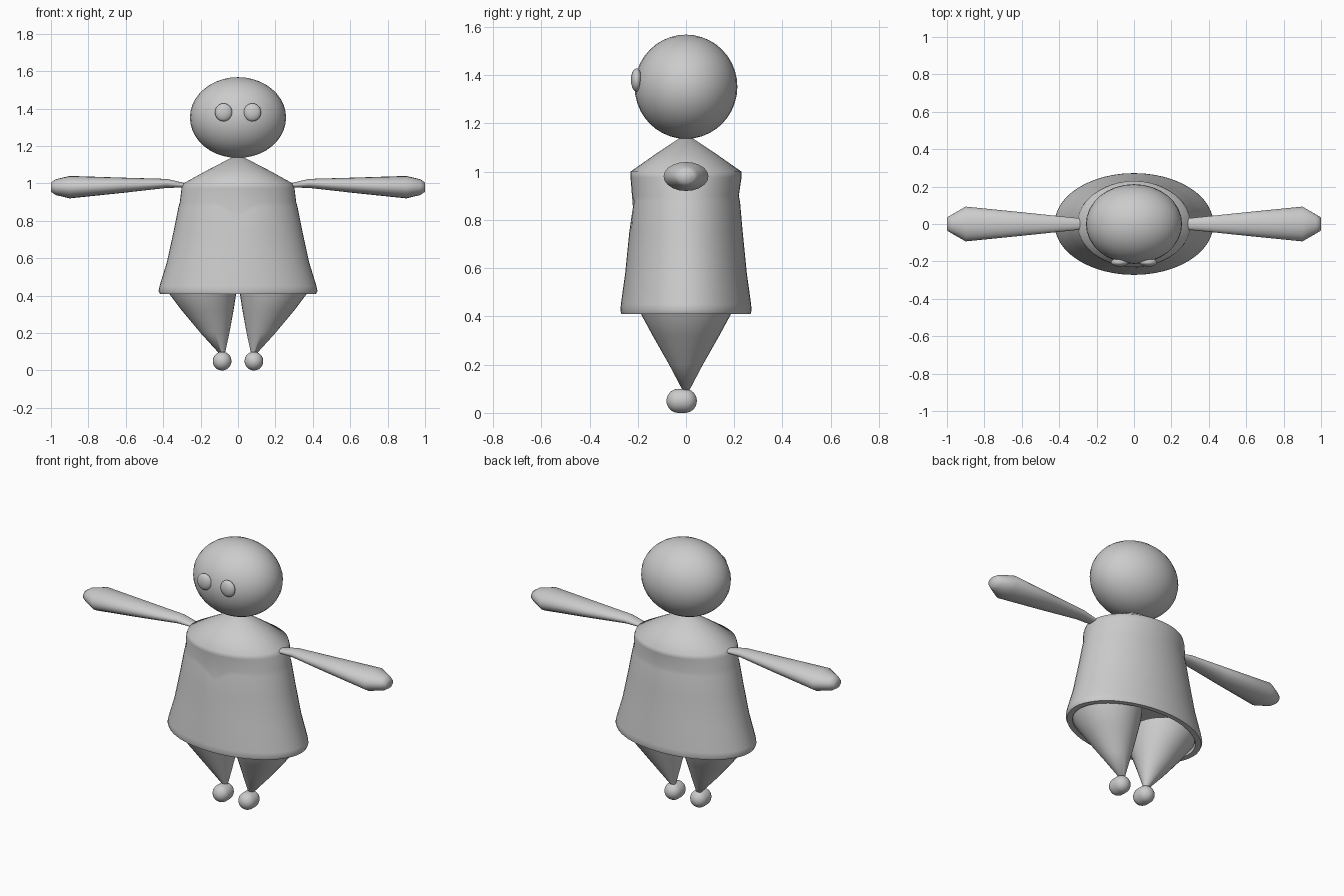
import bpy, bmesh, math
from mathutils import Vector

if "Cube" in bpy.data.objects:
    bpy.data.objects.remove(bpy.data.objects["Cube"])

grey = bpy.data.materials.new("soft grey")
grey.diffuse_color = (0.6, 0.6, 0.6, 1)
grey.use_nodes = True
grey.node_tree.nodes["Principled BSDF"].inputs["Base Color"].default_value = grey.diffuse_color


def finish(name, bm, angle=50):
    bmesh.ops.recalc_face_normals(bm, faces=bm.faces)
    me = bpy.data.meshes.new(name)
    bm.to_mesh(me)
    bm.free()
    me.materials.append(grey)
    ob = bpy.data.objects.new(name, me)
    bpy.context.collection.objects.link(ob)
    bpy.ops.object.select_all(action='DESELECT')
    ob.select_set(True)
    bpy.context.view_layer.objects.active = ob
    bpy.ops.object.shade_smooth_by_angle(angle=math.radians(angle))
    return ob


def loft(name, rings, angle=50):
    """Skin closed rings of points and cap both ends."""
    bm = bmesh.new()
    vs = [[bm.verts.new(p) for p in ring] for ring in rings]
    n = len(vs[0])
    for a, b in zip(vs, vs[1:]):
        for i in range(n):
            j = (i + 1) % n
            bm.faces.new((a[i], a[j], b[j], b[i]))
    bm.faces.new(vs[0])
    bm.faces.new(vs[-1])
    return finish(name, bm, angle)


def ellipse(n):
    return [(math.cos(2 * math.pi * i / n), math.sin(2 * math.pi * i / n)) for i in range(n)]


def ball(name, centre, size):
    bm = bmesh.new()
    bmesh.ops.create_uvsphere(bm, u_segments=32, v_segments=20, radius=1)
    for v in bm.verts:
        v.co = Vector(centre) + Vector(a * b for a, b in zip(v.co, size))
    return finish(name, bm, 80)


# Dress and shoulders: z, x radius, y radius, neckline dip
profile = [(1.14, .03, .025, 0), (1.07, .165, .13, 0), (1.0, .292, .23, 0),
           (.975, .302, .23, 0), (.9, .311, .219, 1), (.875, .318, .224, 1),
           (.75, .343, .235, 0), (.58, .38, .252, 0), (.45, .42, .27, 0),
           (.425, .425, .272, 0), (.41, .418, .268, 0),
           (.41, .385, .24, 0), (.5, .37, .23, 0)]
rings = []
for z, rx, ry, dip in profile:
    ring = []
    for c, s in ellipse(48):
        drop = dip * .06 * max(0, 1 - abs(c * rx) / .1) if s < 0 else 0
        ring.append((c * rx, s * ry, z - drop))
    rings.append(ring)
loft("dress", rings, 60)

# Head
ball("head", (0, 0, 1.352), (.257, .213, .216))

for side, label in ((-1, "left"), (1, "right")):
    # Eye
    ball(label + "_eye", (side * .077, -.205, 1.38), (.046, .023, .048))

    # Arm: x, z centre, y radius, z radius
    stations = [(.285, .99, .03, .012), (.38, 1.0, .04, .024), (.62, .99, .065, .041),
                (.9, .98, .093, .06), (.975, .98, .05, .042), (1.0, .98, .035, .025)]
    loft(label + "_arm", [[(side * x, c * ry, z + s * rz) for c, s in ellipse(20)]
                          for x, z, ry, rz in stations], 65)

    # Leg: z, inner x, outer x, y radius
    cone = [(.46, .005, .385, .2), (.41, .01, .368, .187), (.32, .024, .3, .138),
            (.2, .046, .2, .07), (.09, .07, .1, .012)]
    loft(label + "_leg", [[(side * ((a + b) / 2 + c * (b - a) / 2), s * ry, z)
                           for c, s in ellipse(32)] for z, a, b, ry in cone], 60)

    # Foot: a rounded capsule pointing forward
    foot = ball(label + "_foot", (side * .085, -.018, .05), (.05, .05, .05))
    for v in foot.data.vertices:
        d = v.co.y + .018
        v.co.y += math.copysign(.013, d) if abs(d) > 1e-4 else 0
